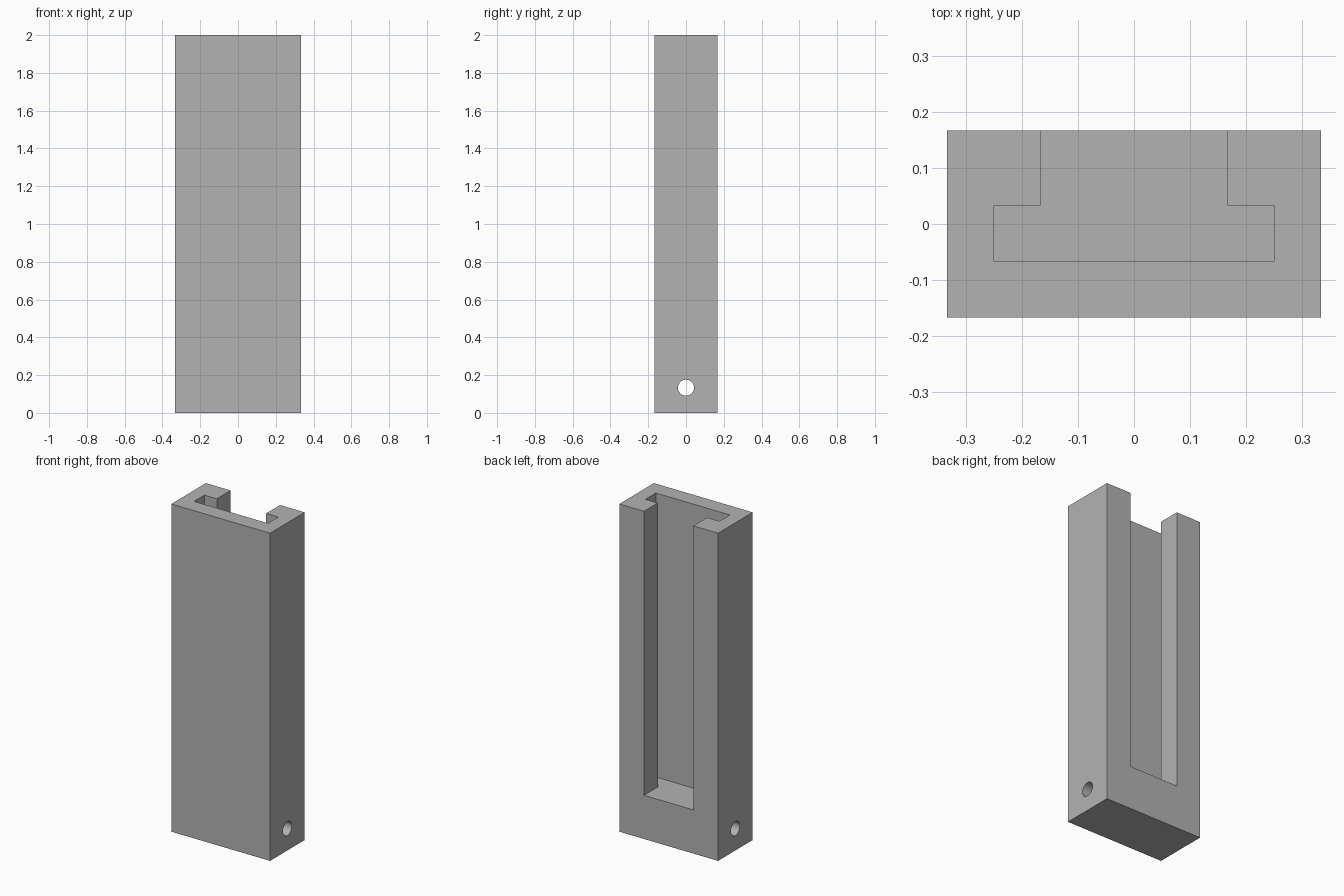
import bpy
import bmesh
import math

if "Cube" in bpy.data.objects:
    bpy.data.objects.remove(bpy.data.objects["Cube"])

W, D, H = 1 / 3, 1 / 6, 2.0      # half width, half depth, height
FLOOR = 4 / 15                   # height of the slot floor

gray = bpy.data.materials.new("gray")
gray.diffuse_color = (0.45, 0.45, 0.45, 1)
gray.use_nodes = True
gray.node_tree.nodes["Principled BSDF"].inputs["Base Color"].default_value = gray.diffuse_color


def prism(name, outline, z0, z1):
    """Extrude a plan outline from z0 up to z1."""
    bm = bmesh.new()
    face = bm.faces.new([bm.verts.new((x, y, z0)) for x, y in outline])
    top = bmesh.ops.extrude_face_region(bm, geom=[face])["geom"]
    bmesh.ops.translate(bm, vec=(0, 0, z1 - z0),
                        verts=[v for v in top if isinstance(v, bmesh.types.BMVert)])
    bmesh.ops.recalc_face_normals(bm, faces=bm.faces)
    mesh = bpy.data.meshes.new(name)
    bm.to_mesh(mesh)
    bm.free()
    mesh.materials.append(gray)
    obj = bpy.data.objects.new(name, mesh)
    bpy.context.collection.objects.link(obj)
    return obj


# Solid block
body = prism("slotted_block", [(-W, -D), (W, -D), (W, D), (-W, D)], 0, H)

# T-shaped slot, open at the top and the back
half = [(0.25, -1 / 15), (0.25, 1 / 30), (1 / 6, 1 / 30), (1 / 6, 0.3)]
outline = half + [(-x, y) for x, y in reversed(half)]
slot = prism("slot_cutter", outline, FLOOR, H + 0.2)

# Cross hole through the foot
bpy.ops.mesh.primitive_cylinder_add(vertices=48, radius=0.0425, depth=1,
                                    location=(0, 0, 2 / 15),
                                    rotation=(0, math.pi / 2, 0))
hole = bpy.context.object
hole.name = "cross_hole_cutter"
hole.data.materials.append(gray)

# Cut both out of the block
for cutter in (slot, hole):
    mod = body.modifiers.new(cutter.name, "BOOLEAN")
    mod.operation = "DIFFERENCE"
    mod.solver = "EXACT"
    mod.object = cutter
    bpy.context.view_layer.objects.active = body
    bpy.ops.object.modifier_apply(modifier=mod.name)
    bpy.data.objects.remove(cutter)

# Smooth hole wall, sharp block edges
bpy.ops.object.select_all(action="DESELECT")
body.select_set(True)
bpy.context.view_layer.objects.active = body
bpy.ops.object.shade_smooth_by_angle(angle=math.radians(30))
